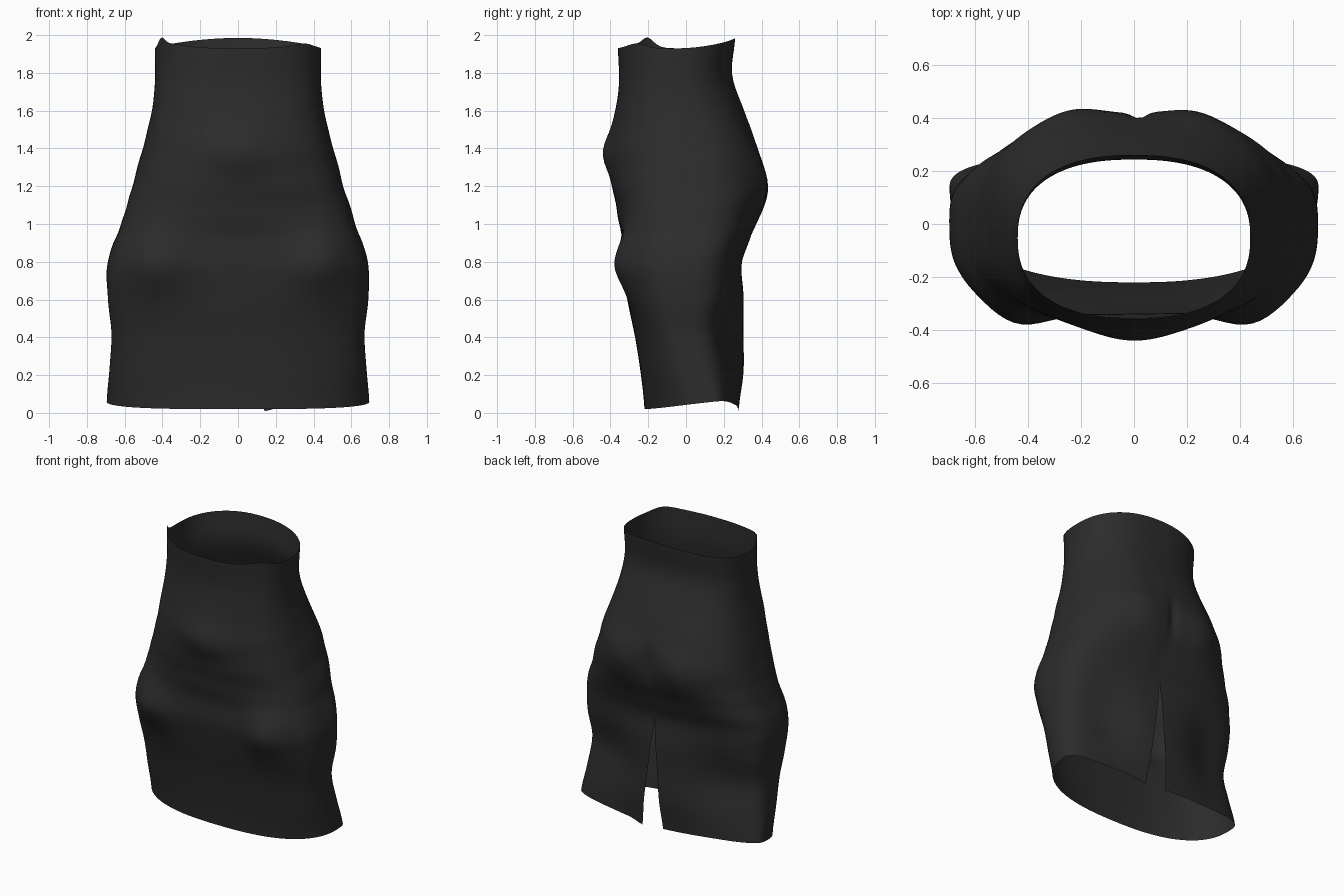
import bpy, bmesh, math
from mathutils import Vector, noise

if "Cube" in bpy.data.objects:
    bpy.data.objects.remove(bpy.data.objects["Cube"])

# Body profiles, sampled at even heights from hem to waist
STEP = 0.2
HALF_WIDTH = [.695, .68, .67, .69, .69, .625, .565, .515, .465, .44, .44]
FRONT = [.22, .24, .27, .31, .34, .345, .38, .4, .38, .355, .36]
BACK = [.28, .305, .305, .305, .3, .37, .42, .38, .31, .245, .26]
MIDDLE = [.14, .06, 0, 0, 0, 0, 0, 0, -.03, -.05, -.05]
ROUNDNESS = [2.4, 2.5, 2.6, 2.9, 3, 2.8, 2.6, 2.5, 2.4, 2.4, 2.4]
ROWS, COLUMNS = 60, 140
SLIT_TOP = 0.77


def sample(values, z):
    """Smooth curve through evenly spaced values."""
    last = len(values) - 1
    i = min(int(z / STEP), last - 1)
    t = z / STEP - i
    a, b = values[i], values[i + 1]
    slope_a = (b - values[max(i - 1, 0)]) / 2
    slope_b = (values[min(i + 2, last)] - a) / 2
    s = t * t * (3 - 2 * t)
    return (a + (b - a) * s + slope_a * t * (1 - t) ** 2
            - slope_b * t * t * (1 - t))


def bump(value, centre, spread):
    return math.exp(-((value - centre) / spread) ** 2)


def edge_angle(x, width, power):
    """Polar angle at which the back of a ring reaches x."""
    u = x / width
    return math.atan2((1 - abs(u) ** power) ** (1 / power), u)


def skirt_point(z, t):
    width, power = sample(HALF_WIDTH, z), sample(ROUNDNESS, z)
    middle = sample(MIDDLE, z)
    # the back slit widens towards the hem
    gap = max(0, 1 - z / SLIT_TOP)
    seam = 0.035 + 0.025 * gap
    start = edge_angle(seam + 0.08 * gap, width, power)
    end = edge_angle(seam - 0.08 * gap, width, power) - math.tau
    angle = start + (end - start) * t
    c, s = math.cos(angle), math.sin(angle)
    radius = (abs(c) ** power + abs(s) ** power) ** (-1 / power)
    x = width * radius * c
    if s > 0:
        y = middle + (sample(BACK, z) - middle) * radius * s
        # buttocks and the cleft between them
        y += 0.03 * bump(abs(x), 0.24, 0.14) * bump(z, 1.18, 0.17) * s
        y -= 0.025 * bump(x, 0.02, 0.03) * bump(z, 1.2, 0.12) * s
        # flaps sag inwards beside the slit
        y -= 0.07 * bump(abs(x), 0.42, 0.2) * bump(z, 0.4, 0.28) * min(1, 2 * s)
    else:
        y = middle + (sample(FRONT, z) + middle) * radius * s
        # thighs and belly
        y += 0.085 * bump(abs(x), 0.46, 0.16) * bump(z, 0.8, 0.17) * s
        y += 0.04 * bump(x, 0, 0.18) * bump(z, 1.42, 0.14) * s
    # soft sideways cloth folds, strongest around the hips
    fold = noise.noise(Vector((x * 2, y * 2, z * 8)))
    fold *= 0.011 * bump(z, 1.1, 0.4)
    x += fold * c
    y += fold * s
    # uneven hem and waist edges
    side = abs(x / width)
    hem = 0.02 + 0.045 * side * min(1, max(0, (y + 0.22) / 0.42))
    if s > 0:
        hem -= 0.02 * bump(x, 0.14, 0.06)
    rim = 1.93 + 0.055 * max(s, 0) ** 2 + 0.025 * bump(s, -0.65, 0.2)
    rim += 0.05 * bump(x, -0.41, 0.03) * bump(y, -0.22, 0.08)
    return x, y, hem + (rim - hem) * z / 2


# Skirt: a single sheet of cloth, open at waist, hem and back slit
bm = bmesh.new()
grid = [[bm.verts.new(skirt_point(2 * r / ROWS, k / COLUMNS))
         for k in range(COLUMNS + 1)] for r in range(ROWS + 1)]
for low, high in zip(grid, grid[1:]):
    for k in range(COLUMNS):
        bm.faces.new((low[k + 1], low[k], high[k], high[k + 1]))
bmesh.ops.remove_doubles(bm, verts=bm.verts[:], dist=0.0005)
mesh = bpy.data.meshes.new("skirt")
bm.to_mesh(mesh)
bm.free()
skirt = bpy.data.objects.new("skirt", mesh)
bpy.context.collection.objects.link(skirt)

# Charcoal cloth
cloth = bpy.data.materials.new("charcoal_cloth")
cloth.use_nodes = True
colour = (0.025, 0.025, 0.025, 1)
cloth.diffuse_color = colour
shader = cloth.node_tree.nodes["Principled BSDF"]
shader.inputs["Base Color"].default_value = colour
mesh.materials.append(cloth)

bpy.context.view_layer.objects.active = skirt
skirt.select_set(True)
bpy.ops.object.shade_smooth_by_angle(angle=math.radians(50))
